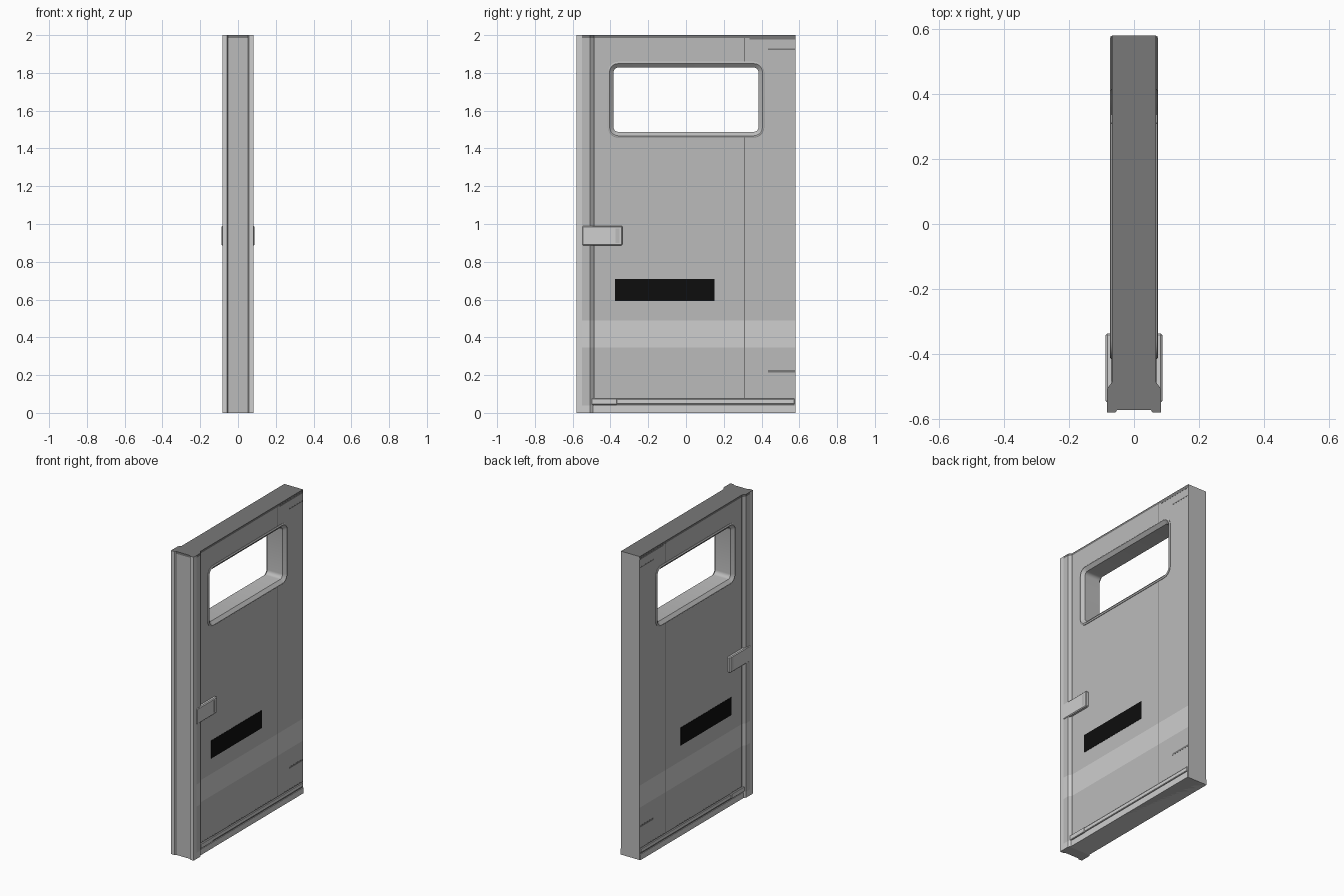
import bpy, bmesh, math
from mathutils import Vector

old = bpy.data.objects.get("Cube")
if old:
    bpy.data.objects.remove(old, do_unlink=True)


def material(name, v):
    m = bpy.data.materials.new(name)
    m.use_nodes = True
    m.diffuse_color = (v, v, v, 1)
    m.node_tree.nodes["Principled BSDF"].inputs["Base Color"].default_value = (v, v, v, 1)
    return m


PANEL = material("panel grey", 0.5)
LIGHT = material("light grey", 0.62)
DARK = material("dark grey", 0.19)
BLACK = material("black", 0.004)


def finish(name, bm, *mats):
    bmesh.ops.recalc_face_normals(bm, faces=bm.faces)
    mesh = bpy.data.meshes.new(name)
    bm.to_mesh(mesh)
    bm.free()
    ob = bpy.data.objects.new(name, mesh)
    bpy.context.scene.collection.objects.link(ob)
    for m in mats:
        mesh.materials.append(m)
    return ob


def box(name, xs, ys, zs, mat, bevel=0):
    bm = bmesh.new()
    bmesh.ops.create_cube(bm, size=1)
    for v in bm.verts:
        v.co = Vector([(a + b) / 2 + c * abs(b - a)
                       for (a, b), c in zip((xs, ys, zs), v.co)])
    if bevel:
        bmesh.ops.bevel(bm, geom=bm.edges[:], offset=bevel, segments=1, affect='EDGES')
    return finish(name, bm, mat)


def rounded_rect(hy, hz, r, steps=5):
    pts = []
    for i, (sy, sz) in enumerate(((1, 1), (-1, 1), (-1, -1), (1, -1))):
        for k in range(steps + 1):
            a = math.pi / 2 * (i + k / steps)
            pts.append((sy * (hy - r) + r * math.cos(a), sz * (hz - r) + r * math.sin(a)))
    return pts


WIN_Z = 1.658


def window_loft(name, rings, mat, closed):
    """Skin window-shaped rings, each given as (x, grow)."""
    bm = bmesh.new()
    loops = [[bm.verts.new((x, y, WIN_Z + z))
              for y, z in rounded_rect(0.384 + g, 0.17 + g, 0.025 + g)] for x, g in rings]
    n = len(loops[0])
    for i in range(len(loops) if closed else len(loops) - 1):
        a, b = loops[i], loops[(i + 1) % len(loops)]
        for k in range(n):
            bm.faces.new((a[k], a[(k + 1) % n], b[(k + 1) % n], b[k]))
    if not closed:
        bm.faces.new(loops[0])
        bm.faces.new(loops[-1])
    return finish(name, bm, mat)


# Door leaf with its wider front post, extruded from a plan profile
SIDE = 0.068
half = [(0.052, -0.572), (0.057, -0.58), (0.083, -0.58), (0.083, -0.55),
        (0.083, -0.507), (SIDE, -0.487), (SIDE, 0.58)]
plan = half + [(-x, y) for x, y in reversed(half)]
bm = bmesh.new()
base = bm.faces.new([bm.verts.new((x, y, 0)) for x, y in plan])
top = bmesh.ops.extrude_face_region(bm, geom=[base])["geom"]
bmesh.ops.translate(bm, vec=(0, 0, 2), verts=[g for g in top if isinstance(g, bmesh.types.BMVert)])
if not any(f.normal.z < -0.9 and f.calc_center_median().z < 0.01 for f in bm.faces):
    bm.faces.new([v for v in base.verts]) if base.is_valid else None
for z in (0.04, 0.345, 0.49, 1.985):
    bmesh.ops.bisect_plane(bm, geom=bm.verts[:] + bm.edges[:] + bm.faces[:],
                           plane_co=(0, 0, z), plane_no=(0, 0, 1))
bmesh.ops.recalc_face_normals(bm, faces=bm.faces)
for f in bm.faces:
    c, n = f.calc_center_median(), f.normal
    post_edge = c.y < -0.53 and abs(c.x) > 0.053
    if n.z > 0.5:
        f.material_index = 2
    elif n.z < -0.5 or n.y > 0.9:
        f.material_index = 0
    elif post_edge:
        f.material_index = 1
    elif c.z > 1.985:
        f.material_index = 2
    elif abs(n.x) > 0.5 and (c.z < 0.04 or 0.345 < c.z < 0.49):
        f.material_index = 1
door = finish("door_leaf", bm, PANEL, LIGHT, DARK)

# Window opening
cutter = window_loft("window_cutter", [(-0.2, 0.015), (0.2, 0.015)], PANEL, False)
cutter.hide_render = True
cutter.hide_set(True)
cut = door.modifiers.new("window", 'BOOLEAN')
cut.operation = 'DIFFERENCE'
cut.solver = 'EXACT'
cut.object = cutter

# Window surround: raised rim, chamfer and tunnel, same on both sides
rim = [(0.064, 0.031), (0.071, 0.031), (0.074, 0.026), (0.074, 0.021), (0.056, 0.0)]
surround = window_loft("window_surround", rim + [(-x, g) for x, g in reversed(rim)], PANEL, True)
bpy.ops.object.select_all(action='DESELECT')
surround.select_set(True)
bpy.context.view_layer.objects.active = surround
bpy.ops.object.shade_smooth_by_angle(angle=math.radians(25))

# Bottom sill
box("sill", (-0.073, 0.073), (-0.5, 0.578), (0, 0.038), LIGHT)

# Fittings repeated on each side
for s, side in ((1, "left"), (-1, "right")):
    def fit(name, depth, ys, zs, mat, bevel=0, start=SIDE - 0.004):
        a, b = sorted((s * start, s * depth))
        return box(f"{side}_{name}", (a, b), ys, zs, mat, bevel)

    fit("bottom_rail", 0.074, (-0.5, 0.575), (0.046, 0.074), LIGHT, 0.003)
    fit("rail_end", 0.077, (-0.5, -0.365), (0.043, 0.076), LIGHT, 0.003)
    fit("rail_gap", 0.0685, (-0.485, 0.575), (0.038, 0.08), DARK)
    fit("handle", 0.087, (-0.55, -0.337), (0.886, 0.99), LIGHT, 0.005)
    fit("handle_slot", 0.0875, (-0.372, -0.353), (0.9, 0.976), PANEL, start=0.085)
    fit("label_plate", 0.0695, (-0.376, 0.152), (0.592, 0.71), BLACK)
    fit("post_seam", 0.0687, (-0.4875, -0.4835), (0.08, 1.985), DARK)
    fit("lower_seam", 0.0687, (0.307, 0.312), (0.08, WIN_Z - 0.195), DARK)
    fit("upper_seam", 0.0687, (0.307, 0.312), (WIN_Z + 0.195, 1.985), DARK)
    fit("top_edge_trim", 0.0688, (0.335, 0.579), (1.977, 1.99), DARK)
    fit("upper_hinge_slit", 0.0688, (0.435, 0.577), (1.922, 1.929), DARK)
    fit("lower_hinge_slit", 0.0688, (0.435, 0.577), (0.213, 0.226), DARK)
